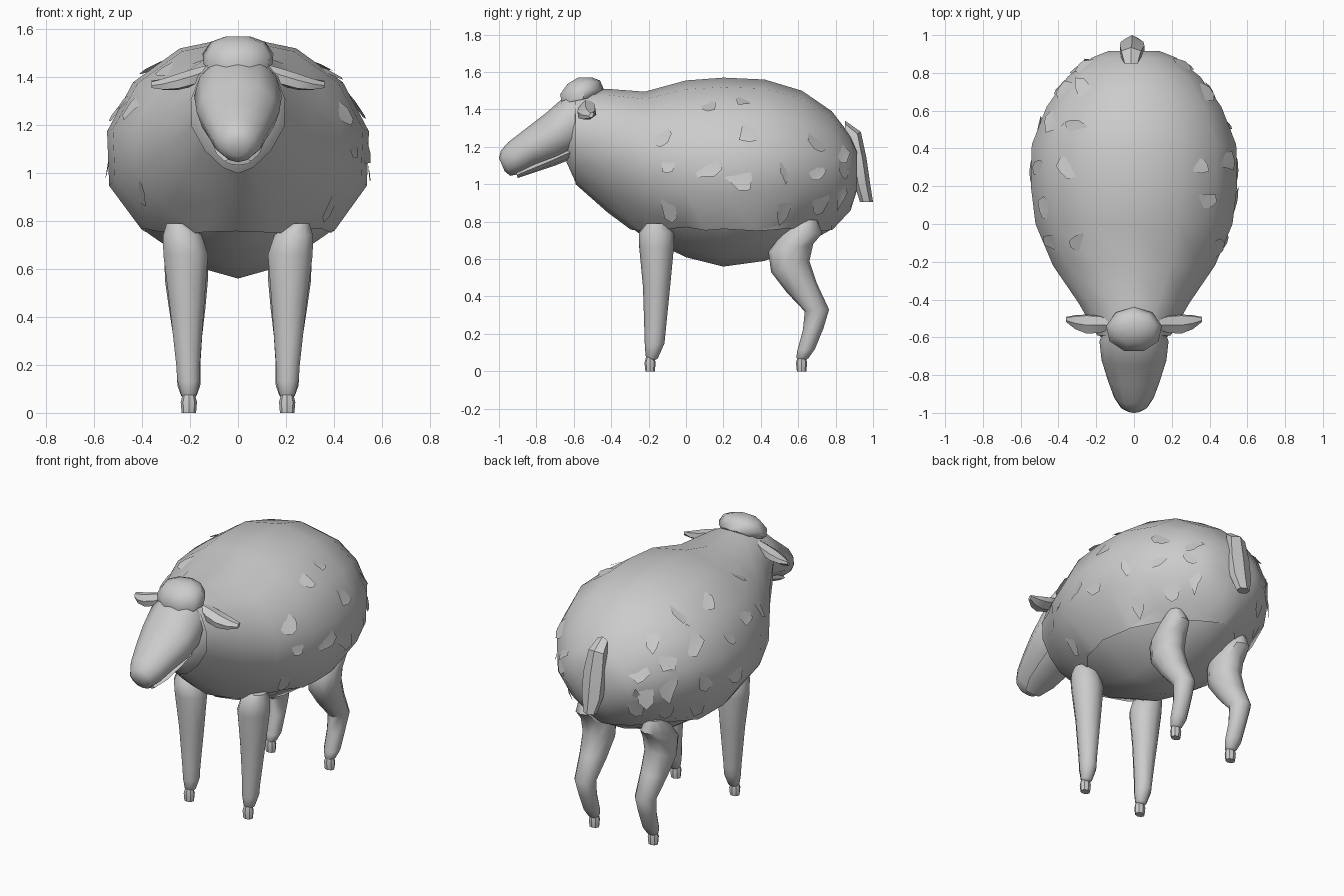
import bpy, bmesh, math, random
from mathutils import Vector

random.seed(4)
X = Vector((1, 0, 0))


def finish(bm, name, angle=45):
    bmesh.ops.recalc_face_normals(bm, faces=bm.faces[:])
    me = bpy.data.meshes.new(name)
    bm.to_mesh(me)
    bm.free()
    for p in me.polygons:
        p.use_smooth = True
    me.set_sharp_from_angle(angle=math.radians(angle))
    ob = bpy.data.objects.new(name, me)
    bpy.context.collection.objects.link(ob)
    return ob


def skin(rings, n, pinch=0.0):
    """Loft elliptical rings given as (centre, half axis u, half axis v)."""
    bm = bmesh.new()
    loops = []
    for c, u, v in rings:
        ring = []
        for i in range(n):
            a = 2 * math.pi * i / n + math.pi / 2
            s = math.sin(a)
            k = 1 - pinch * min(0, s) ** 2
            ring.append(bm.verts.new(c + u * math.cos(a) * k + v * s))
        loops.append(ring)
    for r, q in zip(loops, loops[1:]):
        for i in range(n):
            j = (i + 1) % n
            bm.faces.new((r[i], r[j], q[j], q[i]))
    bm.faces.new(loops[0])
    bm.faces.new(loops[-1])
    return bm


def sections(rows):
    """Rows of (y1, z1, y2, z2, half width, x): the two side-view edges of each ring."""
    out = []
    for y1, z1, y2, z2, w, x in rows:
        a, b = Vector((x, y1, z1)), Vector((x, y2, z2))
        out.append(((a + b) / 2, X * w, (a - b) / 2))
    return out


def mirrored(ob):
    m = ob.modifiers.new("Mirror", 'MIRROR')
    m.use_bisect_axis = (False, False, False)
    m.use_mirror_merge = False


# Body: y, top z, bottom z, half width
BODY = [(-0.64, 1.44, 1.12, 0.13), (-0.59, 1.49, 1.01, 0.19), (-0.42, 1.50, 0.86, 0.29),
        (-0.22, 1.485, 0.715, 0.43), (0.0, 1.545, 0.61, 0.525), (0.2, 1.56, 0.56, 0.55),
        (0.42, 1.55, 0.59, 0.545), (0.62, 1.49, 0.67, 0.465), (0.78, 1.38, 0.76, 0.35),
        (0.88, 1.25, 0.87, 0.22), (0.915, 1.17, 0.98, 0.13)]


def body_mesh(grow=0.0):
    return skin(sections([(y, t + grow, y, b - grow, w + grow, 0) for y, t, b, w in BODY]), 14, 0.33)


finish(body_mesh(), "body", 60)

# Fleece: slightly larger shell, open along a ragged lower edge
bm = body_mesh(0.01)
bmesh.ops.bisect_plane(bm, geom=bm.verts[:] + bm.edges[:] + bm.faces[:], plane_co=(0, 0, 0.76),
                       plane_no=(0, 0, -1), clear_outer=True)
bmesh.ops.delete(bm, geom=[f for f in bm.faces if f.calc_center_median().y < -0.6], context='FACES')
for v in bm.verts:
    if v.is_boundary and v.co.z < 0.8:
        v.co += Vector((math.copysign(0.008, v.co.x), 0, random.uniform(-0.012, 0.012)))
bmesh.ops.recalc_face_normals(bm, faces=bm.faces[:])
spots = []
faces = [f for f in bm.faces if 0.8 < f.calc_center_median().z < 1.47
         and -0.3 < f.calc_center_median().y < 0.85 and abs(f.calc_center_median().x) > 0.15
         and len(f.verts) == 4]
for f in random.sample(faces, min(34, len(faces))):
    c = f.calc_center_median()
    p = c.lerp(random.choice(f.verts[:]).co, random.uniform(0, 0.3))
    spots.append((p.copy(), f.normal.copy()))
finish(bm, "fleece", 60)

# Wool flaps: ragged patches almost flush with the fleece, lifted along one edge
bm = bmesh.new()
for p, nrm in spots:
    side = nrm.cross(Vector((0, 0, 1))).normalized()
    up = side.cross(nrm).normalized()
    L, W = random.uniform(0.07, 0.12), random.uniform(0.05, 0.08)
    tip = random.uniform(-2.4, -0.7)
    hub = bm.verts.new(p + nrm * 0.003)
    rim = []
    for i in range(8):
        a = i * math.pi / 4
        r = random.uniform(0.5, 1.1)
        lift = 0.003 + 0.014 * math.cos(a - tip)
        rim.append(bm.verts.new(p + (side * W * math.cos(a) + up * L * math.sin(a)) * r + nrm * lift))
    for i in range(8):
        bm.faces.new((hub, rim[i], rim[(i + 1) % 8]))
finish(bm, "wool_flaps", 60)

# Head and jaw
finish(skin(sections([
    (-0.52, 1.50, -0.52, 1.18, 0.14, 0), (-0.63, 1.485, -0.61, 1.16, 0.183, 0),
    (-0.75, 1.38, -0.69, 1.125, 0.172, 0), (-0.86, 1.295, -0.80, 1.095, 0.138, 0),
    (-0.95, 1.225, -0.89, 1.055, 0.105, 0), (-0.99, 1.18, -0.94, 1.045, 0.075, 0),
    (-1.0, 1.14, -0.97, 1.07, 0.04, 0)]), 12), "head", 50)
finish(skin(sections([
    (-0.60, 1.22, -0.60, 1.14, 0.12, 0), (-0.72, 1.16, -0.70, 1.10, 0.11, 0),
    (-0.84, 1.10, -0.82, 1.06, 0.09, 0), (-0.91, 1.065, -0.90, 1.033, 0.055, 0)]), 8), "jaw")

# Wool cap on the crown
finish(skin([(Vector((0, y, z)), X * w, Vector((0, d, t))) for y, z, w, d, t in (
    (-0.57, 1.45, 0.145, 0.10, 0.02), (-0.56, 1.495, 0.15, 0.12, 0.015), (-0.55, 1.545, 0.115, 0.09, 0.01),
    (-0.54, 1.57, 0.05, 0.04, 0))], 9), "wool_cap", 50)

# Ears: flattened leaf shapes pointing outward
ear = finish(skin([(Vector((x, y, z)), Vector((0, d, 0.012)), Vector((0, -0.006, h))) for x, y, z, d, h in (
    (0.12, -0.53, 1.43, 0.025, 0.022), (0.18, -0.53, 1.40, 0.05, 0.036),
    (0.25, -0.53, 1.38, 0.055, 0.034), (0.31, -0.52, 1.37, 0.04, 0.024),
    (0.36, -0.505, 1.37, 0.012, 0.01))], 6), "ears", 30)
mirrored(ear)

# Legs
front = finish(skin(sections([
    (-0.21, 0.79, -0.11, 0.79, 0.045, 0.255), (-0.252, 0.74, -0.065, 0.74, 0.085, 0.232),
    (-0.25, 0.66, -0.065, 0.66, 0.098, 0.218), (-0.23, 0.45, -0.085, 0.45, 0.076, 0.213),
    (-0.222, 0.20, -0.11, 0.20, 0.052, 0.208), (-0.22, 0.13, -0.115, 0.15, 0.05, 0.206),
    (-0.215, 0.08, -0.15, 0.07, 0.034, 0.205), (-0.20, 0.06, -0.165, 0.06, 0.02, 0.205)]), 10), "front_legs")
mirrored(front)
back = finish(skin(sections([
    (0.61, 0.81, 0.70, 0.81, 0.045, 0.235), (0.51, 0.73, 0.73, 0.74, 0.08, 0.225),
    (0.44, 0.64, 0.68, 0.68, 0.097, 0.215), (0.455, 0.53, 0.66, 0.59, 0.094, 0.215),
    (0.54, 0.42, 0.70, 0.47, 0.08, 0.212), (0.635, 0.32, 0.765, 0.33, 0.064, 0.21),
    (0.625, 0.22, 0.735, 0.23, 0.054, 0.207), (0.595, 0.11, 0.69, 0.12, 0.05, 0.205),
    (0.59, 0.075, 0.655, 0.07, 0.034, 0.205), (0.60, 0.06, 0.64, 0.06, 0.02, 0.205)]), 10), "back_legs")
mirrored(back)

# Hooves
for name, y in (("front_hooves", -0.192), ("back_hooves", 0.618)):
    hoof = finish(skin(sections([
        (y - 0.022, 0.075, y + 0.022, 0.075, 0.026, 0.205), (y - 0.03, 0.045, y + 0.03, 0.045, 0.034, 0.205),
        (y - 0.025, 0.0, y + 0.025, 0.0, 0.03, 0.205)]), 8), name, 35)
    mirrored(hoof)

# Tail
finish(skin(sections([
    (0.85, 1.34, 0.85, 1.27, 0.04, -0.015), (0.935, 1.28, 0.86, 1.24, 0.06, -0.015),
    (0.965, 1.14, 0.88, 1.12, 0.075, -0.01), (0.985, 1.0, 0.90, 1.0, 0.07, -0.01),
    (1.0, 0.905, 0.93, 0.905, 0.04, -0.01)]), 6), "tail", 30)
